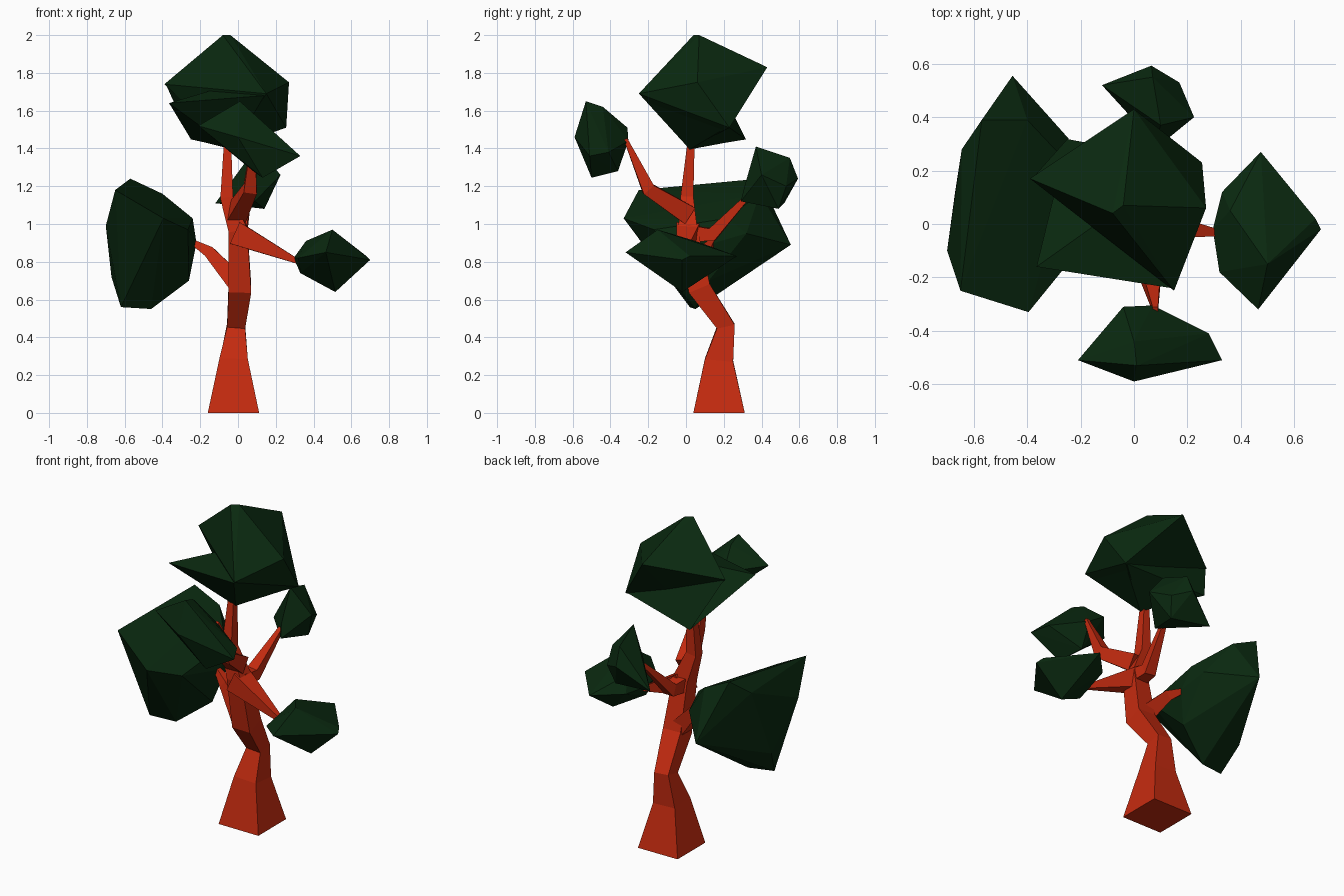
import bpy, bmesh
from mathutils import Vector

if "Cube" in bpy.data.objects:
    bpy.data.objects.remove(bpy.data.objects["Cube"])


def material(name, color):
    m = bpy.data.materials.new(name)
    m.diffuse_color = (*color, 1)
    m.use_nodes = True
    m.node_tree.nodes["Principled BSDF"].inputs["Base Color"].default_value = m.diffuse_color
    return m


BARK = material("bark", (0.56, 0.024, 0.005))
LEAF = material("leaf", (0.003, 0.022, 0.005))


def finish(bm, name, mat):
    bmesh.ops.recalc_face_normals(bm, faces=bm.faces[:])
    me = bpy.data.meshes.new(name)
    bm.to_mesh(me)
    bm.free()
    me.materials.append(mat)
    ob = bpy.data.objects.new(name, me)
    bpy.context.collection.objects.link(ob)
    return ob


def limb(name, path):
    """Four-sided tapering tube through (x, y, z, half width) stations."""
    pts = [Vector(p[:3]) for p in path]
    whole = (pts[-1] - pts[0]).normalized()
    ref = Vector((0, 1, 0)) if abs(whole.x) > 0.6 else Vector((1, 0, 0))
    bm = bmesh.new()
    rings = []
    for i, p in enumerate(pts):
        t = Vector()
        if i > 0:
            t += (p - pts[i - 1]).normalized()
        if i < len(pts) - 1:
            t += (pts[i + 1] - p).normalized()
        t.normalize()
        u = (ref - t * ref.dot(t)).normalized()
        v = t.cross(u)
        r = path[i][3]
        rings.append([bm.verts.new(p + u * a * r + v * b * r)
                      for a, b in ((-1, -1), (1, -1), (1, 1), (-1, 1))])
    for lo, hi in zip(rings, rings[1:]):
        for k in range(4):
            n = (k + 1) % 4
            bm.faces.new((lo[k], lo[n], hi[n], hi[k]))
    bm.faces.new(rings[0])
    bm.faces.new(rings[-1])
    return finish(bm, name, BARK)


def clump(name, pts):
    """Faceted leaf mass: convex hull of a few corner points."""
    bm = bmesh.new()
    for p in pts:
        bm.verts.new(p)
    bmesh.ops.convex_hull(bm, input=bm.verts[:])
    loose = [v for v in bm.verts if not v.link_faces]
    bmesh.ops.delete(bm, geom=loose, context='VERTS')
    return finish(bm, name, LEAF)


def unite(base, other):
    """Merge another leaf mass into base and discard it."""
    mod = base.modifiers.new("union", 'BOOLEAN')
    mod.operation = 'UNION'
    mod.solver = 'EXACT'
    mod.object = other
    bpy.context.view_layer.update()
    merged = bpy.data.meshes.new_from_object(
        base.evaluated_get(bpy.context.evaluated_depsgraph_get()))
    base.modifiers.clear()
    base.data = merged
    bpy.data.objects.remove(other)


# Trunk and branches
limb("trunk", [(-.024, .175, 0, .136), (-.023, .175, .28, .075),
               (-.01, .21, .46, .048), (.01, .07, .66, .06),
               (0, .01, .97, .05), (-.06, .005, 1.14, .034),
               (-.055, .028, 1.45, .018)])
limb("left_branch", [(0, .06, .68, .05), (-.15, .10, .85, .03), (-.25, .14, .91, .012)])
limb("right_branch", [(-.01, .01, .95, .062), (.32, -.035, .80, .012)])
limb("front_branch", [(-.01, .01, 1.05, .05), (.065, -.2, 1.185, .035),
                      (.08, -.32, 1.45, .010)])
limb("back_branch", [(0, .01, .95, .045), (.01, .14, .945, .035), (.06, .34, 1.16, .012)])

# Side leaf clumps
clump("left_leaves", [
    (-.455, .555, .89), (-.57, .39, 1.24), (-.40, .39, 1.16), (-.65, -.25, 1.18),
    (-.395, -.33, 1.03), (-.70, -.10, .99), (-.67, .12, .72), (-.62, .02, .56),
    (-.46, .05, .55), (-.26, .12, .70), (-.22, .15, .90), (-.24, .22, 1.03),
    (-.245, .32, .95), (-.265, -.17, .97), (-.645, .28, 1.15)])
clump("right_leaves", [
    (.50, -.15, .97), (.475, .27, .83), (.36, .05, .91), (.465, -.32, .85),
    (.70, -.02, .81), (.68, .02, .83), (.515, -.02, .64), (.33, -.08, .74),
    (.295, -.02, .82), (.32, -.18, .82), (.33, .12, .82)])
clump("front_leaves", [
    (.01, -.53, 1.65), (0, -.44, 1.62), (-.21, -.51, 1.52), (0, -.59, 1.46),
    (.33, -.51, 1.36), (.28, -.41, 1.38), (.13, -.50, 1.245), (.08, -.36, 1.28),
    (-.04, -.31, 1.51), (.07, -.305, 1.44)])
clump("back_leaves", [
    (.10, .37, 1.41), (.07, .55, 1.35), (.065, .593, 1.24), (-.12, .52, 1.11),
    (.225, .40, 1.26), (.17, .53, 1.20), (.09, .29, 1.12), (.08, .31, 1.20),
    (.14, .49, 1.08)])

# Crown: upper mass united with a flaring front lobe and a sloping back lobe
crown = clump("crown_leaves", [
    (-.04, .07, 2.0), (-.08, .04, 2.0), (-.01, .10, 1.94), (-.39, .17, 1.74),
    (0, .43, 1.83), (.27, .06, 1.75), (.15, -.25, 1.69), (.255, .23, 1.51),
    (-.03, .03, 1.41)])
unite(crown, clump("front_lobe", [
    (-.365, -.16, 1.64), (.14, -.24, 1.68), (-.25, .315, 1.45), (-.03, .02, 1.395),
    (.25, .22, 1.515), (0, .1, 1.75)]))
unite(crown, clump("back_lobe", [
    (-.38, .172, 1.735), (-.25, .318, 1.448), (-.03, .025, 1.40),
    (.252, .225, 1.513), (0, .12, 1.72)]))
